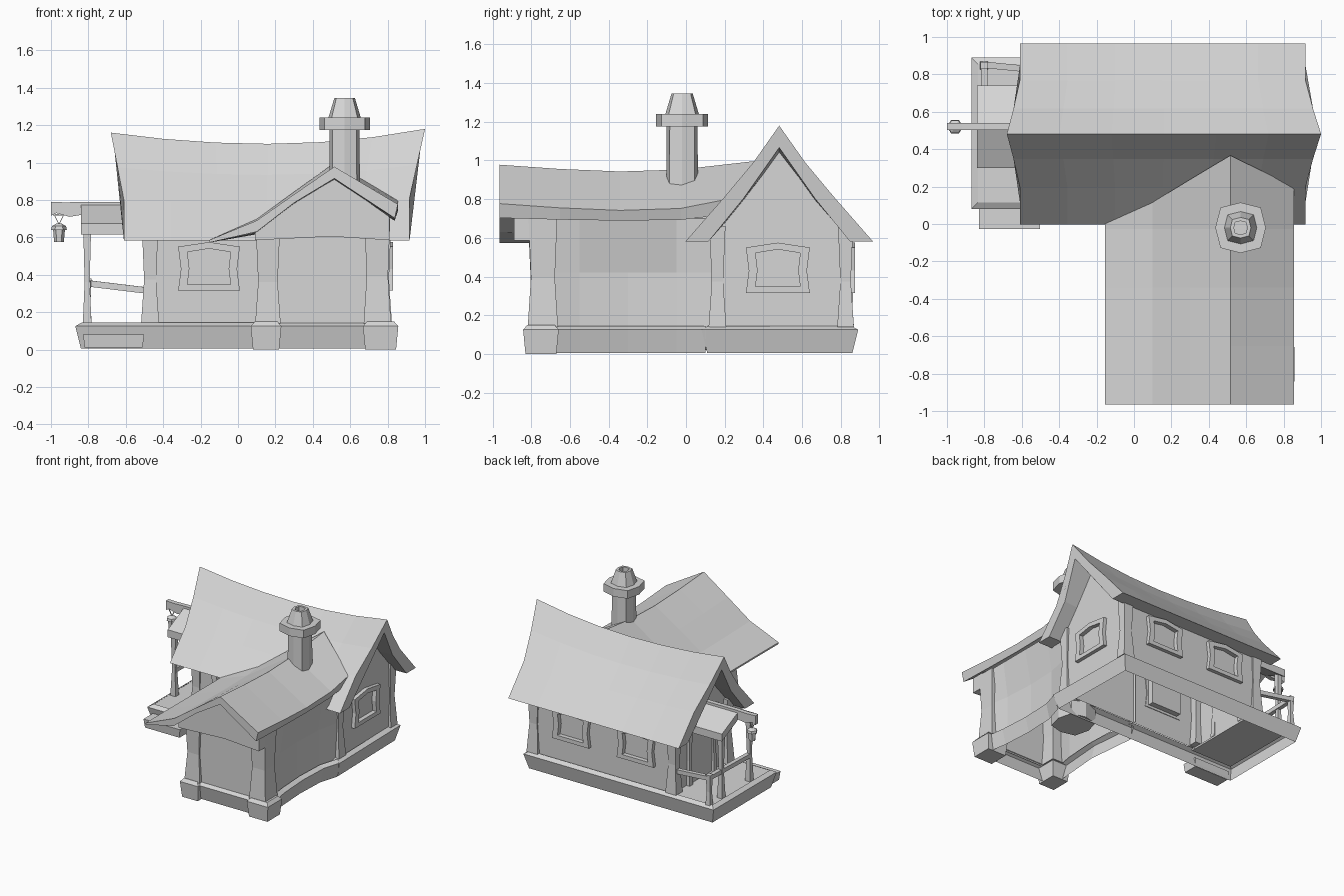
import bpy
import bmesh
import math
from mathutils import Vector

if "Cube" in bpy.data.objects:
    bpy.data.objects.remove(bpy.data.objects["Cube"])

grey = bpy.data.materials.new("plain grey")
grey.use_nodes = True
tone = (0.67, 0.67, 0.67, 1)
grey.diffuse_color = tone
grey.node_tree.nodes["Principled BSDF"].inputs["Base Color"].default_value = tone


def loft(name, rings, drop=None):
    """Skin closed rings of points, cap the ends, drop faces by a rule."""
    bm = bmesh.new()
    rows = [[bm.verts.new(p) for p in ring] for ring in rings]
    n = len(rows[0])
    for a, b in zip(rows, rows[1:]):
        for i in range(n):
            j = (i + 1) % n
            bm.faces.new((a[i], a[j], b[j], b[i]))
    bm.faces.new(rows[0])
    bm.faces.new(rows[-1])
    bmesh.ops.recalc_face_normals(bm, faces=bm.faces)
    if drop:
        gone = [f for f in bm.faces if drop(f)]
        bmesh.ops.delete(bm, geom=gone, context="FACES")
    mesh = bpy.data.meshes.new(name)
    bm.to_mesh(mesh)
    bm.free()
    mesh.materials.append(grey)
    obj = bpy.data.objects.new(name, mesh)
    bpy.context.collection.objects.link(obj)
    return obj


def rect(x0, x1, y0, y1, z, grow=0):
    return [(x0 - grow, y0 - grow, z), (x1 + grow, y0 - grow, z),
            (x1 + grow, y1 + grow, z), (x0 - grow, y1 + grow, z)]


def block(name, x0, x1, y0, y1, z0, z1, grow=0):
    return loft(name, [rect(x0, x1, y0, y1, z0), rect(x0, x1, y0, y1, z1, grow)])


def post(name, x0, x1, y0, y1, z0, z1, waist=0.008):
    levels = [(0, waist), (0.45, -waist), (1, waist / 2)]
    return loft(name, [rect(x0, x1, y0, y1, z0 + (z1 - z0) * t, g) for t, g in levels])


def bar(name, start, end, size):
    a, b = Vector(start), Vector(end)
    side = (b - a).cross(Vector((0, 0, 1))).normalized() * size / 2
    up = Vector((0, 0, size / 2))
    return loft(name, [[p - side - up, p + side - up, p + side + up, p - side + up]
                       for p in (a, b)])


def turned(name, x, y, profile, sides=8, bulge=1):
    rings = []
    for r, z in profile:
        ring = []
        for i in range(sides):
            a, s = i * math.tau / sides, r * (bulge if i % 2 else 1)
            ring.append((x + s * math.cos(a), y + s * math.sin(a), z))
        rings.append(ring)
    return loft(name, rings)


def underside(f):
    return f.normal.z < -0.95 and f.calc_center_median().z < 0.2


# Main roof: a sagging ridge along x, with ends that lean outwards
EAVE, MID_Y = 0.582, 0.482
outer = [(0.484, 0), (0.285, 0.38), (0.135, 0.68), (0, 1)]
inner = [(0, 0.81), (0.185, 0.37), (0.365, 0)]
profile = [(-d, h) for d, h in outer] + [(d, h) for d, h in outer[-2::-1]]
profile += [(d, h) for d, h in inner[::-1]] + [(-d, h) for d, h in inner[1:]]
rings = []
for i in range(7):
    t = i / 6
    ridge = 1.10 + (0.06 if t < 0.5 else 0.08) * (2 * t - 1) ** 2
    ring = []
    for d, h in profile:
        lean = max(0, h - 0.38) / 0.62
        x0, x1 = -0.61 - 0.07 * lean, 0.917 + 0.083 * lean
        ring.append((x0 + (x1 - x0) * t, MID_Y + d, EAVE + h * (ridge - EAVE)))
    rings.append(ring)
loft("main_roof", rings)

# Wing roof: long swept side and short side, dying into the main roof
section = [(-0.155, 0.585), (0.1, 0.69), (0.3, 0.83), (0.515, 0.978), (0.855, 0.777),
           (0.838, 0.703), (0.515, 0.915), (0.3, 0.785), (0.1, 0.63), (-0.155, 0.572)]
rings = []
for i in range(5):
    y = -0.965 + 0.3125 * i
    rise = (0, -0.022, -0.035, -0.025, 0.02)[i]
    ring = []
    for x, z in section:
        z += rise * min(1, (x + 0.155) / 0.67) * (0.4 if 0.83 < x < 0.85 else 1)
        ring.append((x, y if i < 4 else 0.02 + (z - EAVE) / 1.2, z))
    rings.append(ring)
loft("wing_roof", rings)

# Main walls
house = [(0.14, 0.13), (0.14, 0.61), (MID_Y, 1.06), (0.845, 0.61), (0.845, 0.13)]
walls = loft("main_walls", [[(x, y, z) for y, z in house] for x in (-0.48, 0.80)])

# Wing walls: sides bowed inwards along their length
rings = []
for y, bow in ((-0.79, 0), (-0.55, 0.04), (-0.3, 0.055), (-0.05, 0.045), (0.16, 0)):
    left, right = 0.12 + bow, 0.80 - bow
    gable = [(left, 0.13), (left, 0.42), (0.12, 0.64), (0.3, 0.79), (0.515, 0.91),
             (0.80, 0.70), (right, 0.42), (right, 0.13)]
    rings.append([(x, y, z) for x, z in gable])
loft("wing_walls", rings, lambda f: underside(f) or f.normal.y > 0.9)
beam = [(0.09, 0.585), (0.09, 0.625), (0.3, 0.79), (0.515, 0.918), (0.81, 0.71),
        (0.81, 0.585), (0.5, 0.605)]
loft("wing_gable_beam", [[(x, y, z) for x, z in beam] for y in (-0.89, -0.78)])

# Windows: a recess in the wall, and a bowed frame with a sunken pane
cutters = []


def window(name, place):
    shape = [(-0.165, 0.315), (0.165, 0.315), (0.15, 0.43), (0.165, 0.55),
             (0, 0.575), (-0.165, 0.55), (-0.15, 0.43)]
    small = [(u * 0.7, 0.44 + (z - 0.44) * 0.74) for u, z in shape]
    steps = [(shape, -0.005), (shape, 0.03), (small, 0.03), (small, -0.04)]
    loft(name, [[place(u, d, z) for u, z in pts] for pts, d in steps])
    hole = [(-0.135, 0.335), (0.135, 0.335), (0.135, 0.55), (-0.135, 0.55)]
    cutters.append(loft("window_cutter", [[place(u, d, z) for u, z in hole]
                                          for d in (-0.05, 0.05)]))


window("front_window", lambda u, d, z: (-0.155 + u, 0.14 - d, z))
window("side_window", lambda u, d, z: (0.80 + d, 0.475 + u, z))
for cx in (-0.155, 0.425):
    window("back_window", lambda u, d, z: (cx - u, 0.845 + d, z))

for cutter in cutters:
    mod = walls.modifiers.new("window_hole", "BOOLEAN")
    mod.operation = "DIFFERENCE"
    mod.solver = "EXACT"
    mod.object = cutter
graph = bpy.context.evaluated_depsgraph_get()
walls_mesh = bpy.data.meshes.new_from_object(walls.evaluated_get(graph))
walls.modifiers.clear()
walls.data = walls_mesh
for cutter in cutters:
    bpy.data.objects.remove(cutter)

# Open the house below
bm = bmesh.new()
bm.from_mesh(walls_mesh)
bmesh.ops.delete(bm, geom=[f for f in bm.faces if underside(f)], context="FACES")
bm.to_mesh(walls_mesh)
bm.free()

# Corner posts
for x0, x1, top in ((0.10, 0.22, 0.63), (0.68, 0.81, 0.70)):
    post("wing_corner_post", x0, x1, -0.81, -0.67, 0.14, top)
for x0, x1 in ((-0.51, -0.43), (0.73, 0.815)):
    for y0, y1 in ((0.125, 0.20), (0.79, 0.86)):
        post("main_corner_post", x0, x1, y0, y1, 0.14, 0.66)


# Plinths: skirts with a sloped foot and a ledge, open below
def plinth(name, corners, drop):
    levels = ((0.005, 0.03), (0.125, 0), (0.145, 0.035))
    loft(name, [[(x + sx * inset, y + sy * inset, z) for x, y, sx, sy in corners]
                for z, inset in levels], drop)


plinth("main_plinth", [(-0.87, 0.08, 1, 1), (0.85, 0.08, -1, 1),
                       (0.835, 0.89, -1, -1), (-0.87, 0.89, 1, -1)],
       lambda f: abs(f.normal.z) > 0.95)
plinth("wing_plinth", [(0.09, 0.1, 1, 0), (0.13, -0.3, 1, 0), (0.09, -0.82, 1, 1),
                       (0.85, -0.82, -1, 1), (0.81, -0.55, -1, 0), (0.795, -0.3, -1, 0),
                       (0.805, -0.05, -1, 0), (0.85, 0.1, -1, 0)],
       lambda f: abs(f.normal.z) > 0.95 or f.normal.y > 0.9)
for x0, x1 in ((0.08, 0.22), (0.68, 0.845)):
    loft("plinth_corner_block", [rect(x0, x1, -0.83, -0.67, 0),
                                 rect(x0, x1, -0.83, -0.67, 0.125, 0.012),
                                 rect(x0, x1, -0.83, -0.67, 0.15, -0.01)])

# Porch floor and step
block("porch_floor", -0.84, -0.47, 0.11, 0.86, 0.125, 0.14)
block("porch_step", -0.82, -0.51, -0.02, 0.10, 0.01, 0.08, 0.008)

# Door on the porch
block("door_panel", -0.487, -0.475, 0.36, 0.64, 0.14, 0.56)
for y in (0.33, 0.64):
    post("door_jamb", -0.505, -0.47, y, y + 0.035, 0.14, 0.58, 0.004)
block("door_lintel", -0.51, -0.47, 0.32, 0.685, 0.56, 0.60)

# Porch canopy, posts and rails
canopy = [(0.30, 0.675), (0.52, 0.78), (0.74, 0.675), (0.74, 0.615), (0.52, 0.72), (0.30, 0.615)]
loft("porch_canopy", [[(x, y, z) for y, z in canopy] for x in (-0.84, -0.48)])
for y in (0.34, 0.70):
    post("porch_post", -0.825, -0.788, y - 0.018, y + 0.018, 0.13, 0.645, 0.005)
post("rail_post", -0.82, -0.785, 0.83, 0.865, 0.13, 0.38, 0.004)
bar("back_rail", (-0.81, 0.852, 0.355), (-0.48, 0.82, 0.315), 0.034)
bar("side_rail", (-0.80, 0.86, 0.355), (-0.805, 0.33, 0.345), 0.034)

# Lantern on its bracket beam
bracket = [(-1.0, 0.79), (-0.92, 0.787), (-0.84, 0.79), (-0.5, 0.79), (-0.5, 0.72),
           (-0.84, 0.72), (-0.9, 0.71), (-0.97, 0.73), (-1.0, 0.715)]
loft("lantern_beam", [[(x, y, z) for x, z in bracket] for y in (0.503, 0.54)])
turned("lantern_body", -0.957, 0.52, [(0.026, 0.575), (0.032, 0.645)], 6)
turned("lantern_cap", -0.957, 0.52, [(0.042, 0.64), (0.038, 0.66), (0.012, 0.675)], 6)
for side in (-1, 1):
    bar("lantern_hanger", (-0.957, 0.52, 0.67), (-0.957 + 0.027 * side, 0.52, 0.725), 0.008)
bar("lantern_hanger_top", (-0.99, 0.52, 0.722), (-0.924, 0.52, 0.722), 0.008)

# Chimney: hearth inside the wing, shaft, collar and hollow pot
chimney = [("hearth", [(0.145, 0.02), (0.145, 0.45), (0.08, 0.6)]),
           ("chimney_shaft", [(0.083, 0.58), (0.08, 1.18)]),
           ("chimney_collar", [(0.135, 1.175), (0.135, 1.24)]),
           ("chimney_pot", [(0.088, 1.235), (0.055, 1.345), (0.036, 1.345), (0.036, 1.27)])]
for name, steps in chimney:
    turned(name, 0.57, -0.02, steps, bulge=1.13)
